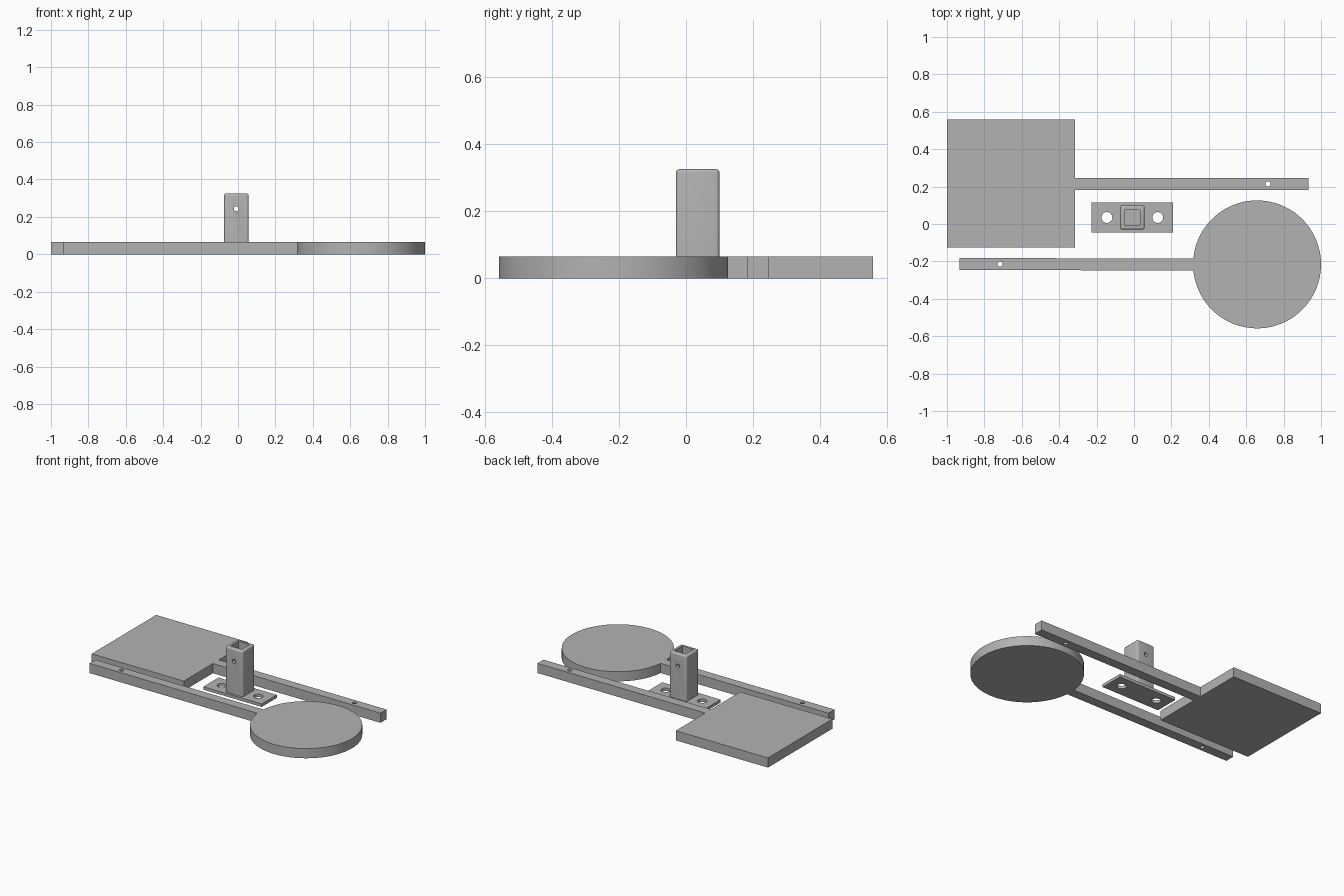
import bpy, bmesh, math
from mathutils import Matrix

if "Cube" in bpy.data.objects:
    bpy.data.objects.remove(bpy.data.objects["Cube"])

grey = bpy.data.materials.new("plain grey")
grey.diffuse_color = (0.45, 0.45, 0.45, 1)
grey.use_nodes = True
grey.node_tree.nodes["Principled BSDF"].inputs["Base Color"].default_value = grey.diffuse_color


def make(name, bm, hide=False):
    bmesh.ops.recalc_face_normals(bm, faces=bm.faces)
    me = bpy.data.meshes.new(name)
    bm.to_mesh(me)
    bm.free()
    ob = bpy.data.objects.new(name, me)
    bpy.context.collection.objects.link(ob)
    me.materials.append(grey)
    ob.hide_render = hide
    if hide:
        ob.hide_viewport = True
        ob.display_type = 'WIRE'
    return ob


def slab(name, outline, height):
    """Extrude a flat outline upward from the ground."""
    bm = bmesh.new()
    face = bm.faces.new([bm.verts.new((x, y, 0)) for x, y in outline])
    ext = bmesh.ops.extrude_face_region(bm, geom=[face])
    top = [v for v in ext["geom"] if isinstance(v, bmesh.types.BMVert)]
    bmesh.ops.translate(bm, verts=top, vec=(0, 0, height))
    return make(name, bm)


def box(name, x0, x1, y0, y1, z0, z1, hide=False):
    bm = bmesh.new()
    bmesh.ops.create_cube(bm, size=1)
    bmesh.ops.scale(bm, verts=bm.verts, vec=(x1 - x0, y1 - y0, z1 - z0))
    bmesh.ops.translate(bm, verts=bm.verts,
                        vec=((x0 + x1) / 2, (y0 + y1) / 2, (z0 + z1) / 2))
    return make(name, bm, hide)


def cut(ob, cutter):
    m = ob.modifiers.new("cut", 'BOOLEAN')
    m.operation = 'DIFFERENCE'
    m.solver = 'EXACT'
    m.object = cutter


def drill(ob, pos, radius, along_y=False):
    """Round hole through a part, vertical or front to back."""
    rot = Matrix.Rotation(math.pi / 2, 4, 'X') if along_y else Matrix()
    bm = bmesh.new()
    bmesh.ops.create_cone(bm, cap_ends=True, segments=32, radius1=radius,
                          radius2=radius, depth=0.4,
                          matrix=Matrix.Translation(pos) @ rot)
    cut(ob, make("hole_cutter", bm, True))


def smooth(ob, angle=30):
    bpy.ops.object.select_all(action='DESELECT')
    ob.select_set(True)
    bpy.context.view_layer.objects.active = ob
    bpy.ops.object.shade_smooth_by_angle(angle=math.radians(angle))


T = 0.065         # thickness of the paddles
A = 0.032         # half width of the arms
AY = 0.2145       # arm offset from the centre line

# Square paddle with its arm
square = slab("square_paddle", [
    (-1, -0.126), (-0.315, -0.126), (-0.315, AY - A), (0.932, AY - A),
    (0.932, AY + A), (-0.315, AY + A), (-0.315, 0.558), (-1, 0.558)], T)
drill(square, (0.716, AY, 0), 0.014)

# Round paddle with its arm, one outline
R, CX = 0.342, 0.658
a0 = math.pi - math.asin(A / R)
N = 96
arc = [(CX + R * math.cos(a0 - 2 * a0 * i / N),
        -AY - 0.0015 + R * math.sin(a0 - 2 * a0 * i / N)) for i in range(N + 1)]
disc = slab("round_paddle", [(-0.932, -AY - A), (-0.932, -AY + A)] + arc, T)
smooth(disc)
drill(disc, (-0.716, -AY, 0), 0.014)

# Mounting plate with two screw holes
BX, BY = -0.009, 0.035
PT = 0.02
plate = box("mounting_plate", BX - 0.217, BX + 0.217, BY - 0.08, BY + 0.08, 0, PT)
for side in (-1, 1):
    drill(plate, (BX + side * 0.136, BY, 0), 0.029)

# Hollow square post with rounded outer edges
H = 0.065
post = box("post", BX - H, BX + H, BY - H, BY + H, PT, 0.326)
bm = bmesh.new()
bm.from_mesh(post.data)
edges = [e for e in bm.edges if max(v.co.z for v in e.verts) > 0.3]
bmesh.ops.bevel(bm, geom=edges, offset=0.011, segments=4, profile=0.5,
                affect='EDGES')
bm.to_mesh(post.data)
bm.free()
smooth(post)
C = 0.041
cut(post, box("socket_cutter", BX - C, BX + C, BY - C, BY + C, PT + 0.001, 0.5, True))
drill(post, (BX, BY, 0.243), 0.013, along_y=True)
